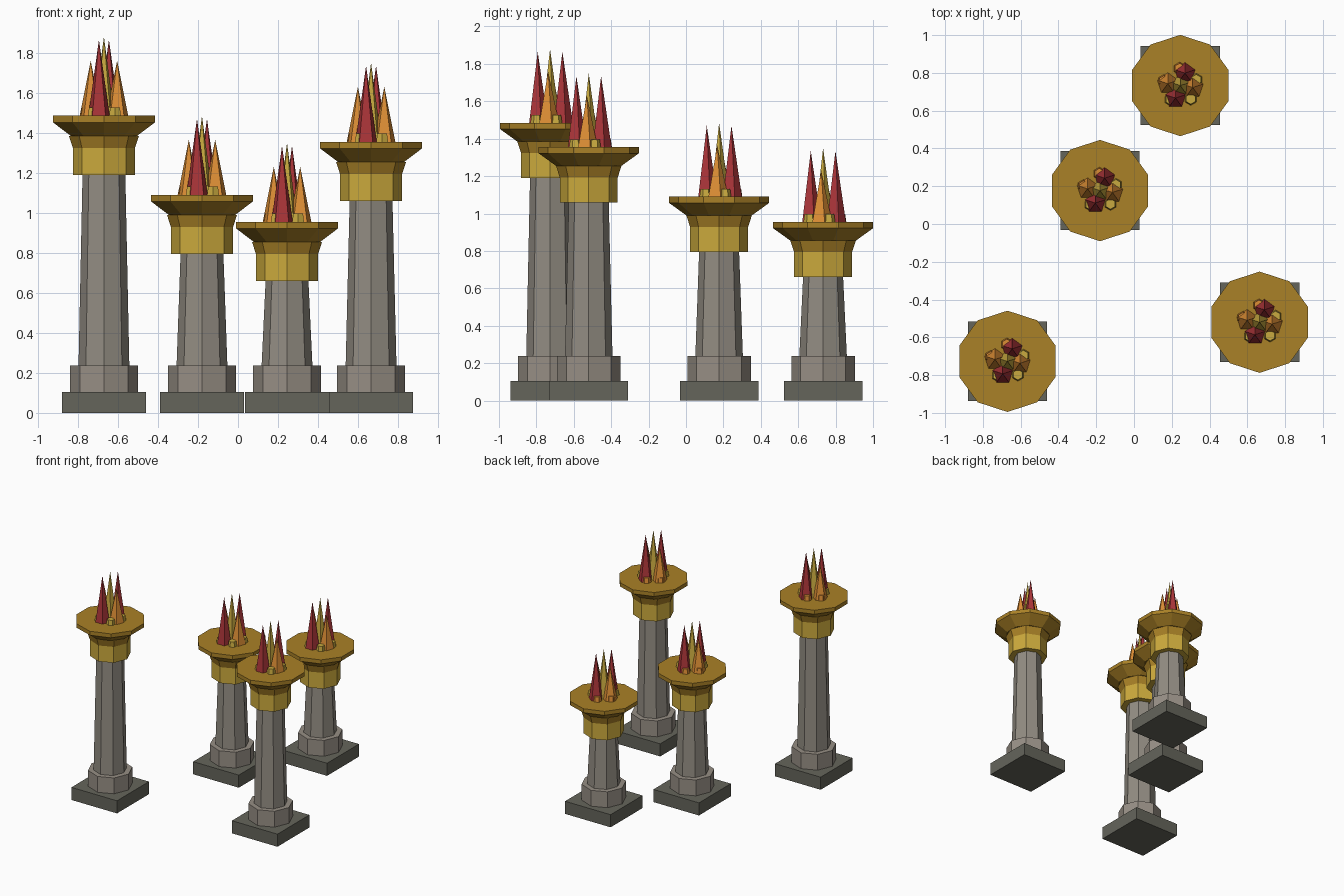
import bpy
import math

cube = bpy.data.objects.get("Cube")
if cube:
    bpy.data.objects.remove(cube, do_unlink=True)


def material(name, rgb):
    m = bpy.data.materials.new(name)
    m.use_nodes = True
    m.diffuse_color = (*rgb, 1)
    m.node_tree.nodes["Principled BSDF"].inputs["Base Color"].default_value = (*rgb, 1)
    return m


DARK = material("dark_stone", (0.13, 0.13, 0.105))
STONE = material("grey_stone", (0.29, 0.265, 0.225))
PLINTH = material("warm_stone", (0.31, 0.275, 0.235))
GOLD = material("bright_gold", (0.60, 0.40, 0.045))
BRONZE = material("dark_gold", (0.40, 0.22, 0.02))
RED = material("flame_red", (0.40, 0.035, 0.04))
ORANGE = material("flame_orange", (0.72, 0.27, 0.035))
YELLOW = material("flame_yellow", (0.58, 0.40, 0.05))


def lathe(name, sides, rings, mat, at, turn=math.pi / 2):
    """Faceted solid from (radius, height) rings; a zero radius makes a point."""
    verts, loops = [], []
    for r, z in rings:
        n = sides if r > 0 else 1
        loops.append([len(verts) + i for i in range(n)])
        for i in range(n):
            a = turn + math.tau * i / sides
            verts.append((r * math.cos(a), r * math.sin(a), z))
    faces = [loops[0][::-1]]
    for low, high in zip(loops, loops[1:]):
        for i in range(sides):
            j = (i + 1) % sides
            if len(high) == 1:
                faces.append((low[i], low[j], high[0]))
            else:
                faces.append((low[i], low[j], high[j], high[i]))
    if len(loops[-1]) > 1:
        faces.append(loops[-1])
    mesh = bpy.data.meshes.new(name)
    mesh.from_pydata(verts, [], faces)
    mesh.materials.append(mat)
    ob = bpy.data.objects.new(name, mesh)
    ob.location = at
    bpy.context.collection.objects.link(ob)
    return ob


# Flames: name, offset x, offset y, base radius, height, material
FLAMES = [
    ("center_flame", 0, 0, 0.055, 0.395, YELLOW),
    ("front_flame", -0.025, -0.066, 0.056, 0.38, RED),
    ("back_flame", 0.025, 0.066, 0.056, 0.38, RED),
    ("left_flame", 0.066, -0.01, 0.058, 0.275, ORANGE),
    ("right_flame", -0.066, 0.01, 0.058, 0.275, ORANGE),
]


def brazier(prefix, x, y, top):
    def part(name, sides, rings, mat, turn=math.pi / 2, dx=0, dy=0, z=0):
        lathe(prefix + "_" + name, sides, rings, mat, (x + dx, y + dy, z), turn)

    # Stone pedestal
    part("base", 4, [(0.21 * math.sqrt(2), 0), (0.21 * math.sqrt(2), 0.105)], DARK, math.pi / 4)
    part("plinth", 8, [(0.17, 0.105), (0.17, 0.237)], PLINTH)
    part("shaft", 8, [(0.127, 0.237), (0.107, top - 0.295)], STONE)

    # Gold capital, collar and fire bowl
    part("capital", 8, [(0.155, -0.295), (0.155, -0.162)], GOLD, z=top)
    part("collar", 8, [(0.155, -0.162), (0.175, -0.1)], BRONZE, z=top)
    part("bowl", 10, [(0.175, -0.1), (0.268, -0.033), (0.268, 0)], BRONZE, z=top)

    # Flames and embers
    for name, dx, dy, r, h, mat in FLAMES:
        part(name, 5, [(r, 0), (0, h)], mat, dx=dx, dy=dy, z=top)
    for i, deg in enumerate((20, 92, 164, 236, 308)):
        a = math.radians(deg)
        part(f"ember_{i + 1}", 6, [(0.034, 0), (0.028, 0.042)], (YELLOW, ORANGE)[i in (1, 2)],
             dx=0.09 * math.cos(a), dy=0.09 * math.sin(a), z=top)


brazier("tall_brazier", -0.67, -0.727, 1.485)
brazier("low_brazier", -0.18, 0.177, 1.09)
brazier("short_brazier", 0.245, 0.733, 0.955)
brazier("high_brazier", 0.665, -0.52, 1.355)
